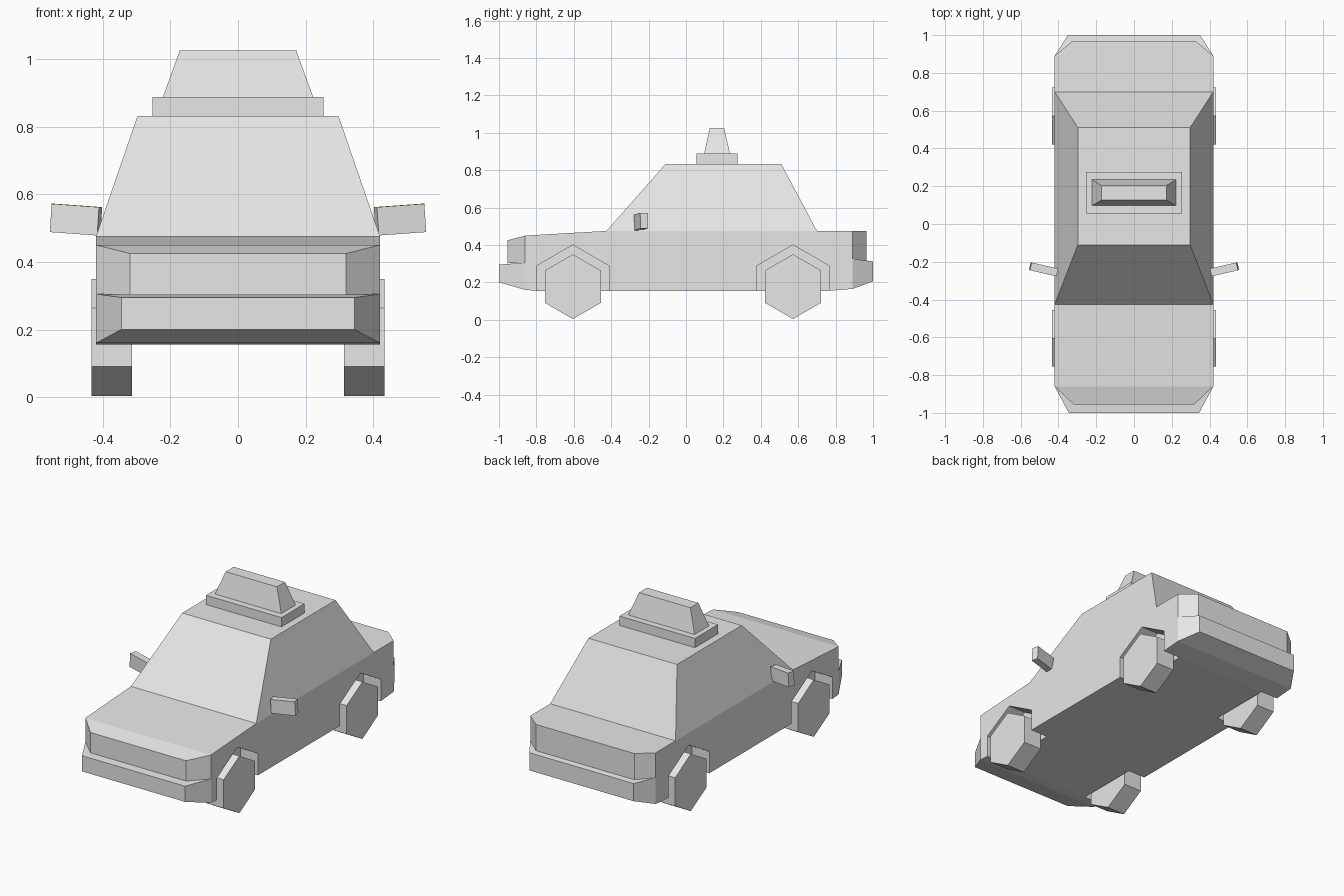
import bpy, bmesh
from math import radians, sin, cos, pi
from mathutils import Matrix, Euler

if "Cube" in bpy.data.objects:
    bpy.data.objects.remove(bpy.data.objects["Cube"], do_unlink=True)

GREY = (0.8, 0.8, 0.8, 1.0)
paint = bpy.data.materials.new("plain_grey")
paint.use_nodes = True
paint.diffuse_color = GREY
paint.node_tree.nodes["Principled BSDF"].inputs["Base Color"].default_value = GREY


def loft(name, ring_a, ring_b):
    """Closed solid joining two rings that have the same number of points."""
    bm = bmesh.new()
    a = [bm.verts.new(p) for p in ring_a]
    b = [bm.verts.new(p) for p in ring_b]
    bm.faces.new(a)
    bm.faces.new(b[::-1])
    for i in range(len(a)):
        j = (i + 1) % len(a)
        bm.faces.new((a[j], a[i], b[i], b[j]))
    bmesh.ops.recalc_face_normals(bm, faces=bm.faces)
    mesh = bpy.data.meshes.new(name)
    bm.to_mesh(mesh)
    bm.free()
    mesh.materials.append(paint)
    obj = bpy.data.objects.new(name, mesh)
    bpy.context.collection.objects.link(obj)
    return obj


def prism(name, profile, x0, x1):
    """Side profile of (y, z) points extruded across x."""
    return loft(name, [(x0, y, z) for y, z in profile], [(x1, y, z) for y, z in profile])


def level(half_x, y0, y1, z):
    return [(-half_x, y0, z), (half_x, y0, z), (half_x, y1, z), (-half_x, y1, z)]


def upright(half_x, y, z0, z1):
    return [(-half_x, y, z0), (half_x, y, z0), (half_x, y, z1), (-half_x, y, z1)]


def hexagon(y, z, r):
    return [(y + r * sin(k * pi / 3), z + r * cos(k * pi / 3)) for k in range(6)]


W = 0.42
AXLES = {"front": -0.605, "rear": 0.572}

# Lower body with hexagonal wheel arches
body = prism("body", [(-0.86, 0.16), (-0.8, 0.155), (0.765, 0.155), (0.89, 0.165),
                      (0.89, 0.475), (-0.425, 0.475), (-0.86, 0.45)], -W, W)
for y in AXLES.values():
    for s in (-1, 1):
        cutter = prism("arch_cutter", hexagon(y, 0.175, 0.225), s * 0.305, s * 0.5)
        cutter.hide_render = True
        mod = body.modifiers.new("arch", "BOOLEAN")
        mod.operation = "DIFFERENCE"
        mod.solver = "EXACT"
        mod.object = cutter
        bpy.context.view_layer.objects.active = body
        bpy.ops.object.modifier_apply(modifier=mod.name)
        bpy.data.objects.remove(cutter, do_unlink=True)

# Tapered nose, tail and bumpers
loft("nose", upright(W, -0.86, 0.305, 0.45), upright(0.32, -0.955, 0.302, 0.425))
loft("front_bumper", upright(W, -0.86, 0.16, 0.305), upright(0.345, -1, 0.2, 0.295))
loft("tail", upright(W, 0.89, 0.325, 0.475), upright(0.33, 0.965, 0.315, 0.475))
loft("rear_bumper", upright(W, 0.89, 0.165, 0.325), upright(0.35, 1, 0.205, 0.312))

# Cabin and roof sign
loft("cabin", level(W, -0.425, 0.7, 0.475), level(0.297, -0.11, 0.51, 0.832))
loft("sign_base", level(0.253, 0.055, 0.275, 0.832), level(0.253, 0.055, 0.275, 0.888))
loft("roof_sign", level(0.222, 0.097, 0.235, 0.888), level(0.172, 0.127, 0.204, 1.025))

# Wheels and door mirrors on both sides
for side, s in (("left", 1), ("right", -1)):
    for end, y in AXLES.items():
        prism(f"{end}_{side}_wheel", hexagon(y, 0.177, 0.173), s * 0.313, s * 0.433)
    mirror = loft(f"{side}_mirror", level(0.072, -0.021, 0.021, -0.042),
                  level(0.072, -0.021, 0.021, 0.042))
    turn = Euler((0, radians(-4 * s), radians(13 * s))).to_matrix().to_4x4()
    mirror.data.transform(Matrix.Translation((s * 0.479, -0.24, 0.525)) @ turn)
